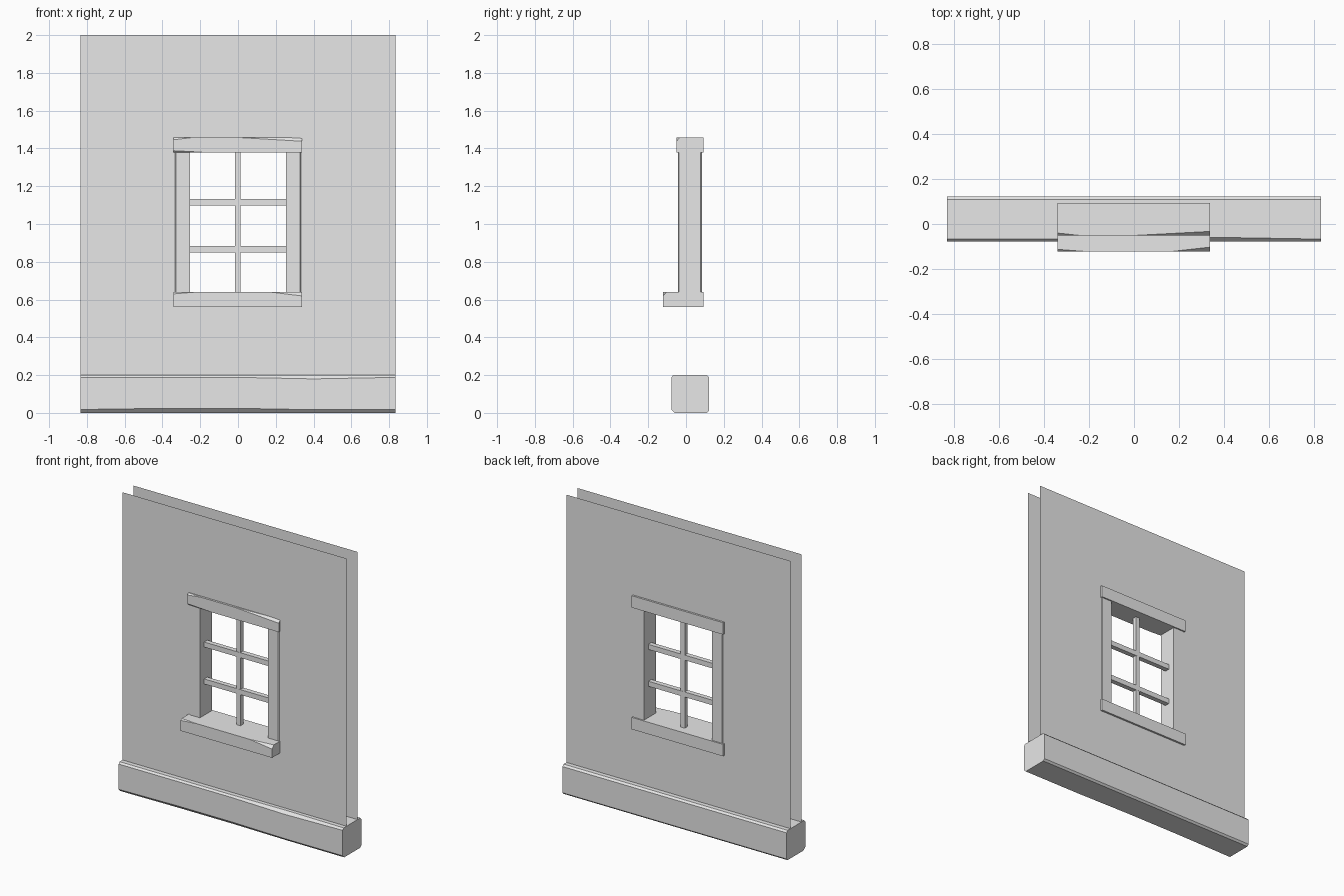
import bpy, bmesh

cube = bpy.data.objects.get("Cube")
if cube:
    bpy.data.objects.remove(cube, do_unlink=True)

grey = bpy.data.materials.new("plain_grey")
grey.use_nodes = True
colour = (0.8, 0.8, 0.8, 1)
grey.diffuse_color = colour
grey.node_tree.nodes["Principled BSDF"].inputs["Base Color"].default_value = colour


def finish(name, bm, solid=True):
    bmesh.ops.remove_doubles(bm, verts=bm.verts, dist=0.0005)
    if solid:
        bmesh.ops.recalc_face_normals(bm, faces=bm.faces)
    mesh = bpy.data.meshes.new(name)
    bm.to_mesh(mesh)
    bm.free()
    mesh.materials.append(grey)
    ob = bpy.data.objects.new(name, mesh)
    bpy.context.scene.collection.objects.link(ob)
    return ob


def worn_bar(name, ys, zs, stations, back=0):
    """Bar along x; each station is (x, top front chamfer, bottom front chamfer)."""
    (y0, y1), (z0, z1) = ys, zs
    bm = bmesh.new()
    rings = []
    for x, t, b in stations:
        outline = [(y0 + b, z0), (y1 - back, z0), (y1, z0 + back), (y1, z1 - back),
                   (y1 - back, z1), (y0 + t * 0.9, z1), (y0, z1 - t), (y0, z0 + b)]
        rings.append([bm.verts.new((x, y, z)) for y, z in outline])
    for a, b in zip(rings, rings[1:]):
        for i in range(len(a)):
            j = (i + 1) % len(a)
            bm.faces.new((a[i], a[j], b[j], b[i]))
    bm.faces.new(rings[0])
    bm.faces.new(rings[-1])
    return finish(name, bm)


def box(name, xs, ys, zs):
    return worn_bar(name, ys, zs, [(x, 0, 0) for x in xs])


def wall_sheet(name, y, facing):
    """Thin sheet with a window opening."""
    xs = (-0.833, -0.3, 0.3, 0.833)
    zs = (0.05, 0.6, 1.42, 2.0)
    bm = bmesh.new()
    grid = [[bm.verts.new((x, y, z)) for z in zs] for x in xs]
    for i in range(3):
        for k in range(3):
            if (i, k) != (1, 1):
                quad = [grid[i][k], grid[i + 1][k], grid[i + 1][k + 1], grid[i][k + 1]]
                bm.faces.new(quad[::facing])
    return finish(name, bm, solid=False)


def post(name, side):
    """Window jamb with chamfered outer corners."""
    inner, outer, c = 0.254, 0.334, 0.006
    y0, y1 = -0.042, 0.084
    outline = [(inner, y0), (outer - c, y0), (outer, y0 + c),
               (outer, y1 - c), (outer - c, y1), (inner, y1)]
    bm = bmesh.new()
    base = bm.faces.new([bm.verts.new((side * x, y, 0.63)) for x, y in outline])
    top = bmesh.ops.extrude_face_region(bm, geom=[base])["geom"]
    bmesh.ops.translate(bm, vec=(0, 0, 0.76),
                        verts=[v for v in top if isinstance(v, bmesh.types.BMVert)])
    return finish(name, bm)


# Wall sheets and plinth
wall_sheet("front_wall", -0.037, 1)
wall_sheet("back_wall", 0.08, -1)
worn_bar("plinth", (-0.078, 0.122), (0, 0.2),
         [(-0.833, 0.012, 0.018), (-0.4, 0.012, 0.024), (0, 0.012, 0.024),
          (0.4, 0.02, 0.017), (0.833, 0.012, 0.017)], back=0.012)

# Window frame
worn_bar("window_lintel", (-0.051, 0.093), (1.378, 1.458),
         [(-0.341, 0.012, 0.01), (-0.24, 0, 0.005), (-0.16, 0, 0),
          (0, 0, 0), (0.339, 0.02, 0)])
worn_bar("window_sill", (-0.122, 0.093), (0.56, 0.64),
         [(-0.341, 0.01, 0), (-0.22, 0, 0), (0.17, 0, 0), (0.339, 0.021, 0)])
post("left_post", 1)
post("right_post", -1)

# Glazing bars
box("vertical_bar", (-0.016, 0.014), (0.005, 0.036), (0.63, 1.39))
for name, z in (("lower_bar", 0.867), ("upper_bar", 1.115)):
    box(name, (-0.26, 0.26), (0.004, 0.037), (z - 0.017, z + 0.017))
